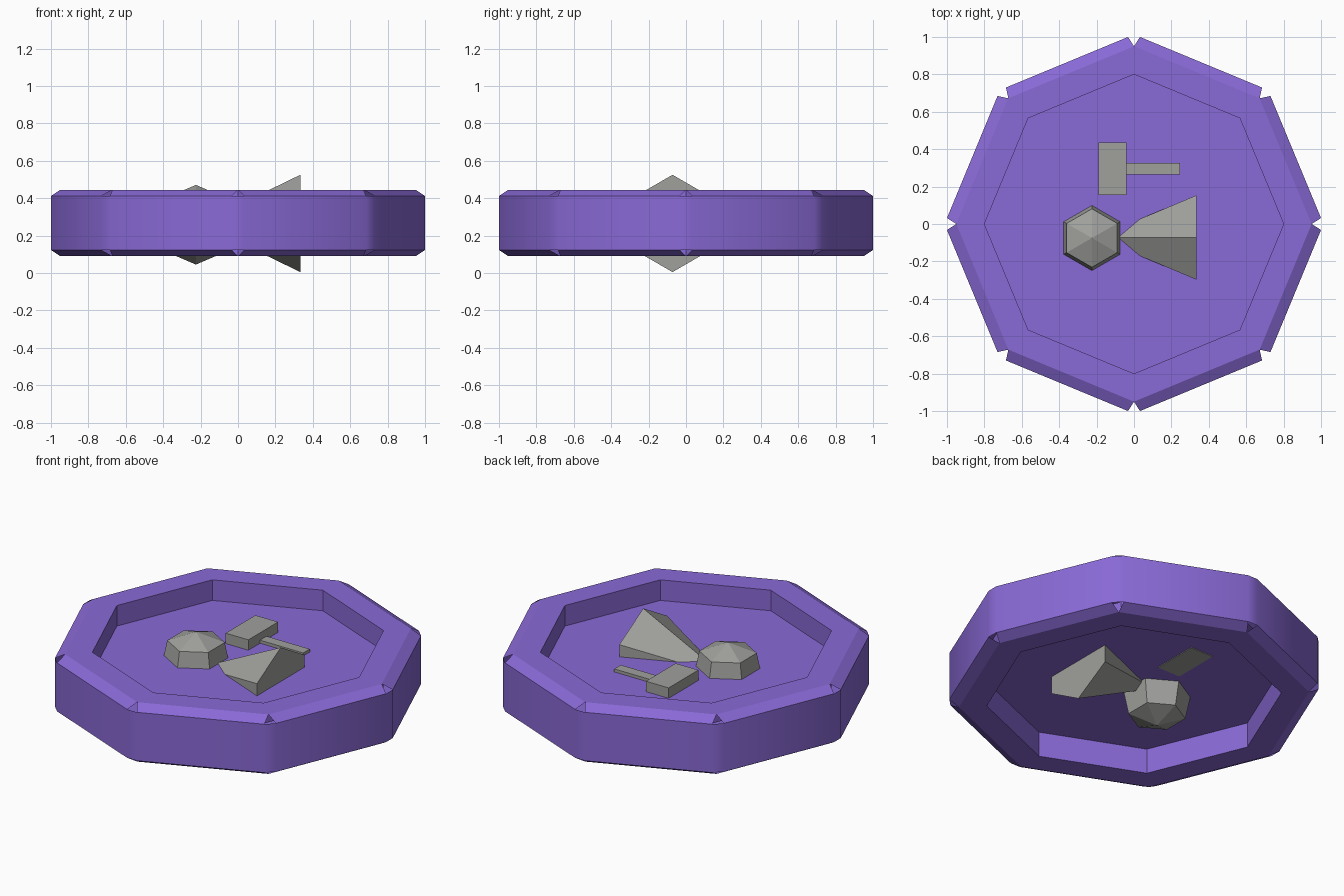
import bpy, bmesh, math
from mathutils import Matrix, Vector

cube = bpy.data.objects.get("Cube")
if cube:
    bpy.data.objects.remove(cube, do_unlink=True)


def material(name, rgb):
    m = bpy.data.materials.new(name)
    m.use_nodes = True
    m.diffuse_color = (*rgb, 1)
    m.node_tree.nodes["Principled BSDF"].inputs["Base Color"].default_value = (*rgb, 1)
    return m


PURPLE = material("purple", (0.25, 0.142, 0.67))
GRAY = material("warm gray", (0.35, 0.35, 0.335))


def finish(name, bm, mat):
    bmesh.ops.recalc_face_normals(bm, faces=bm.faces)
    mesh = bpy.data.meshes.new(name)
    bm.to_mesh(mesh)
    bm.free()
    mesh.materials.append(mat)
    ob = bpy.data.objects.new(name, mesh)
    bpy.context.collection.objects.link(ob)
    return ob


def octagon(bm, radius, z, side=0.0):
    """Ring of corners, each shifted sideways by the given amount."""
    ring = []
    for k in range(8):
        p = Matrix.Rotation(k * math.pi / 4, 3, "Z") @ Vector((radius, side, z))
        ring.append(bm.verts.new(p))
    return ring


def bridge(bm, a, b):
    for k in range(8):
        n = (k + 1) % 8
        bm.faces.new((a[k], a[n], b[n], b[k]))


# Hollow octagonal disc: recessed both sides, bevel strips open at the corners
bm = bmesh.new()
outer = []
for face_z, bevel_z, floor_z in ((0.445, 0.412, 0.322), (0.09, 0.123, 0.24)):
    edge = octagon(bm, 0.95, face_z)
    lip = octagon(bm, 0.8, face_z)
    floor = octagon(bm, 0.8, floor_z)
    bridge(bm, edge, lip)
    bridge(bm, lip, floor)
    bm.faces.new(floor)
    before = octagon(bm, 1.0, bevel_z, -0.032)
    after = octagon(bm, 1.0, bevel_z, 0.032)
    for k in range(8):
        n = (k + 1) % 8
        bm.faces.new((edge[k], edge[n], before[n], after[k]))
    outer.append([v for pair in zip(before, after) for v in pair])
top, bottom = outer
for k in range(16):
    n = (k + 1) % 16
    bm.faces.new((top[k], top[n], bottom[n], bottom[k]))
disc = finish("disc", bm, PURPLE)
bpy.ops.object.select_all(action="DESELECT")
disc.select_set(True)
bpy.context.view_layer.objects.active = disc
bpy.ops.object.shade_smooth_by_angle(angle=math.radians(28))


def box(name, low, high):
    low, high = Vector(low), Vector(high)
    bm = bmesh.new()
    bmesh.ops.create_cube(bm, size=1)
    bmesh.ops.scale(bm, vec=high - low, verts=bm.verts)
    bmesh.ops.translate(bm, vec=(low + high) / 2, verts=bm.verts)
    return finish(name, bm, GRAY)


# Hammer
box("hammer_head", (-0.19, 0.155, 0.236), (-0.04, 0.435, 0.384))
box("hammer_handle", (-0.05, 0.265, 0.28), (0.245, 0.327, 0.34))

# Faceted ball
bm = bmesh.new()
bmesh.ops.create_uvsphere(bm, u_segments=6, v_segments=4, radius=1)
for v in bm.verts:
    r = math.hypot(v.co.x, v.co.y)
    if 0.1 < r < 0.9:
        v.co.x *= 1.18
        v.co.y *= 1.18
        v.co.z *= 1.03
bmesh.ops.scale(bm, vec=(0.187, 0.187, 0.213), verts=bm.verts)
bmesh.ops.translate(bm, vec=(-0.225, -0.075, 0.258), verts=bm.verts)
finish("faceted_ball", bm, GRAY)

# Six-sided cone lying along x, tip inside the ball
bm = bmesh.new()
bmesh.ops.create_cone(bm, cap_ends=True, segments=6, radius1=0.26, radius2=0, depth=0.535)
bmesh.ops.rotate(bm, matrix=Matrix.Rotation(-math.pi / 2, 3, "Y"), verts=bm.verts)
# Put one ridge straight up
ridge = max(bm.verts, key=lambda v: v.co.z).co
turn = math.atan2(ridge.y, ridge.z)
bmesh.ops.rotate(bm, matrix=Matrix.Rotation(turn, 3, "X"), verts=bm.verts)
bmesh.ops.translate(bm, vec=(0.333 - 0.2675, -0.072, 0.265), verts=bm.verts)
finish("cone", bm, GRAY)
